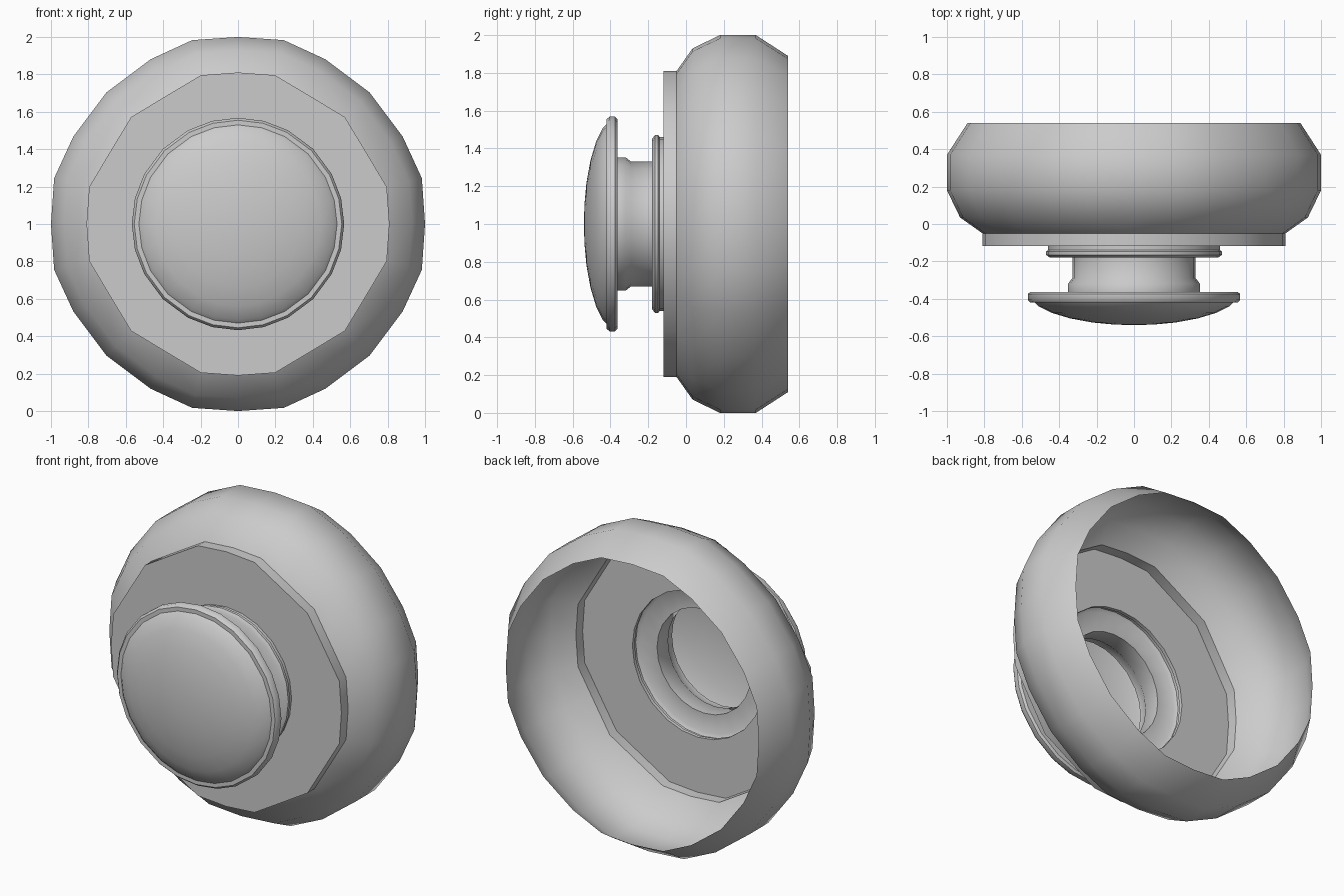
import bpy, bmesh, math

if "Cube" in bpy.data.objects:
    bpy.data.objects.remove(bpy.data.objects["Cube"])

# Angle from the local axis (repeats each quarter turn) and radius correction
ANGLES = [0, 14, 28, 45, 62, 76]
BODY = [1.0, 1.013, 0.997, 0.995, 0.997, 1.013]
PLATE = [1.0, 1.012, 0.97, 0.998, 0.97, 1.012]
ROUND = [1.0] * 6


def lathe(name, profile, factors=ROUND):
    """Revolve (y, radius, optional factors) points about the y axis at z = 1."""
    bm = bmesh.new()
    rings = []
    for p in profile:
        y, r = p[:2]
        f = p[2] if len(p) > 2 else factors
        if r == 0:
            rings.append([bm.verts.new((0, y, 1))])
            continue
        ring = []
        for q in range(4):
            for a, k in zip(ANGLES, f):
                t = math.radians(a + 90 * q)
                ring.append(bm.verts.new((r * k * math.sin(t), y, 1 + r * k * math.cos(t))))
        rings.append(ring)
    for a, b in zip(rings, rings[1:]):
        n = len(a)
        for i in range(n):
            j = (i + 1) % n
            if len(b) == 1:
                bm.faces.new((a[i], a[j], b[0]))
            else:
                bm.faces.new((a[i], a[j], b[j], b[i]))
    bmesh.ops.recalc_face_normals(bm, faces=bm.faces)
    me = bpy.data.meshes.new(name)
    bm.to_mesh(me)
    bm.free()
    ob = bpy.data.objects.new(name, me)
    bpy.context.collection.objects.link(ob)
    bpy.ops.object.select_all(action='DESELECT')
    ob.select_set(True)
    bpy.context.view_layer.objects.active = ob
    bpy.ops.object.shade_smooth_by_angle(angle=math.radians(42))
    return ob


# Open-backed bulging shell
lathe("outer_shell", [(0.54, 0.89), (0.37, 1.0), (0.18, 1.0), (0.035, 0.93),
                      (-0.05, 0.81, PLATE)], BODY)

# Flat stepped front plate with a hole
lathe("front_plate", [(-0.05, 0.81), (-0.118, 0.81), (-0.118, 0.75),
                      (-0.118, 0.46, ROUND)], PLATE)

# Beaded collar and hollow neck
lathe("collar_neck", [(-0.118, 0.46), (-0.14, 0.46), (-0.147, 0.47), (-0.165, 0.47),
                      (-0.18, 0.45), (-0.18, 0.33), (-0.29, 0.33), (-0.32, 0.353),
                      (-0.363, 0.353)])

# Domed knob with a rolled rim
lathe("knob_cap", [(-0.363, 0.353), (-0.363, 0.555), (-0.375, 0.568), (-0.405, 0.568),
                   (-0.42, 0.555), (-0.42, 0.53), (-0.44, 0.51), (-0.475, 0.44),
                   (-0.505, 0.34), (-0.527, 0.22), (-0.538, 0.1), (-0.54, 0)])
